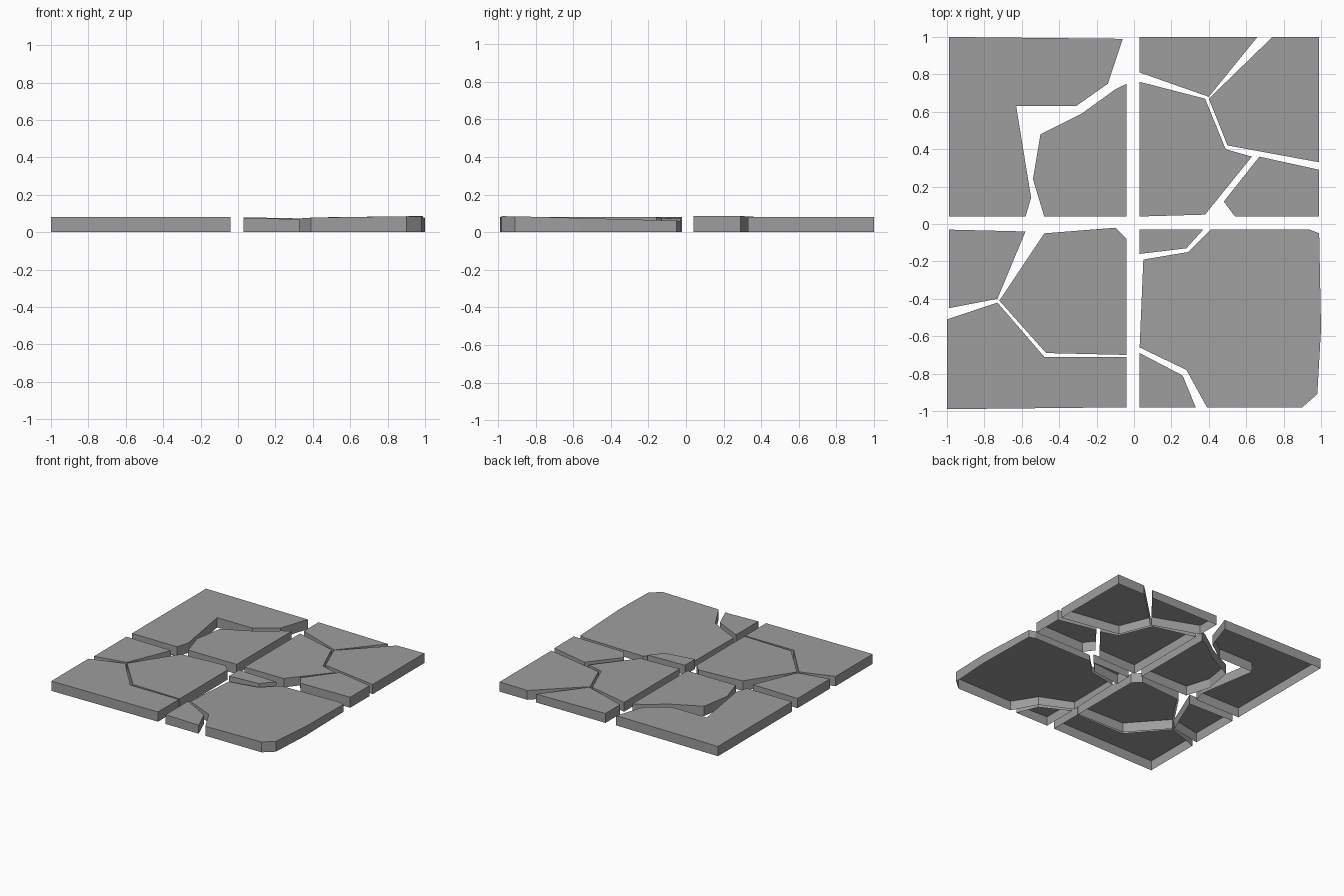
import bpy
import bmesh

default_cube = bpy.data.objects.get("Cube")
if default_cube:
    bpy.data.objects.remove(default_cube, do_unlink=True)

# One plain stone colour for every slab
stone = bpy.data.materials.new("stone_grey")
stone.use_nodes = True
grey = (.34, .34, .34, 1)
stone.diffuse_color = grey
stone.node_tree.nodes["Principled BSDF"].inputs["Base Color"].default_value = grey


def make_slab(name, outline, height=.08, slope_x=0, slope_y=0):
    """Open-bottomed paving slab: a tilted flat top with walls down to the ground."""
    bm = bmesh.new()
    top = [bm.verts.new((x, y, height + slope_x * x + slope_y * y)) for x, y in outline]
    base = [bm.verts.new((x, y, 0)) for x, y in outline]
    bm.faces.new(top)
    for i in range(len(outline)):
        j = (i + 1) % len(outline)
        bm.faces.new((top[j], top[i], base[i], base[j]))
    bmesh.ops.recalc_face_normals(bm, faces=bm.faces)
    bm.normal_update()
    # An open shell can be oriented inward, so make sure the top faces up
    bm.faces.ensure_lookup_table()
    if bm.faces[0].normal.z < 0:
        bmesh.ops.reverse_faces(bm, faces=bm.faces)
    mesh = bpy.data.meshes.new(name)
    bm.to_mesh(mesh)
    bm.free()
    mesh.materials.append(stone)
    slab = bpy.data.objects.new(name, mesh)
    bpy.context.collection.objects.link(slab)
    return slab


# Back right quarter: notched corner slab and the piece nested in it
make_slab("back_right_corner_slab", [
    (-.99, 1), (-.06, .99), (-.14, .75), (-.31, .63), (-.63, .63),
    (-.55, .14), (-.58, .04), (-.99, .04)])
make_slab("back_right_inner_slab", [
    (-.04, .75), (-.1, .72), (-.28, .59), (-.5, .48), (-.54, .24),
    (-.48, .04), (-.04, .04)])

# Back left quarter: four cracked pieces
make_slab("back_left_edge_slab", [
    (.03, 1), (.66, 1), (.4, .68), (.03, .81)], .078, slope_x=-.015)
make_slab("back_left_inner_slab", [
    (.03, .76), (.38, .67), (.49, .4), (.63, .36), (.38, .05), (.03, .04)],
    .077, slope_x=-.01)
make_slab("back_left_corner_slab", [
    (.74, 1), (.99, 1), (.99, .33), (.5, .42), (.4, .67)], .067, slope_x=.013)
make_slab("back_left_side_slab", [
    (.67, .36), (.99, .29), (.99, .04), (.54, .04), (.48, .12)], .074, slope_x=.012)

# Front right quarter: three level pieces
make_slab("front_right_side_slab", [
    (-.99, -.03), (-.58, -.04), (-.73, -.4), (-.99, -.45)])
make_slab("front_right_inner_slab", [
    (-.48, -.05), (-.1, -.02), (-.04, -.08), (-.04, -.7), (-.47, -.69), (-.72, -.41)])
make_slab("front_right_corner_slab", [
    (-1, -.51), (-.73, -.42), (-.48, -.71), (-.04, -.71), (-.04, -.98), (-1, -.99)])

# Front left quarter: one large tilted slab and two small pieces
make_slab("front_left_small_inner_slab", [
    (.03, -.03), (.37, -.03), (.28, -.13), (.03, -.16)], .08, slope_x=-.02)
make_slab("front_left_large_slab", [
    (.41, -.03), (.94, -.03), (.99, -.05), (1, -.56), (.98, -.91), (.9, -.98),
    (.39, -.98), (.28, -.78), (.03, -.66), (.05, -.19), (.29, -.15)],
    .045, slope_x=.015, slope_y=-.027)
make_slab("front_left_small_edge_slab", [
    (.03, -.69), (.26, -.81), (.33, -.98), (.03, -.98)], .077, slope_x=-.025)
